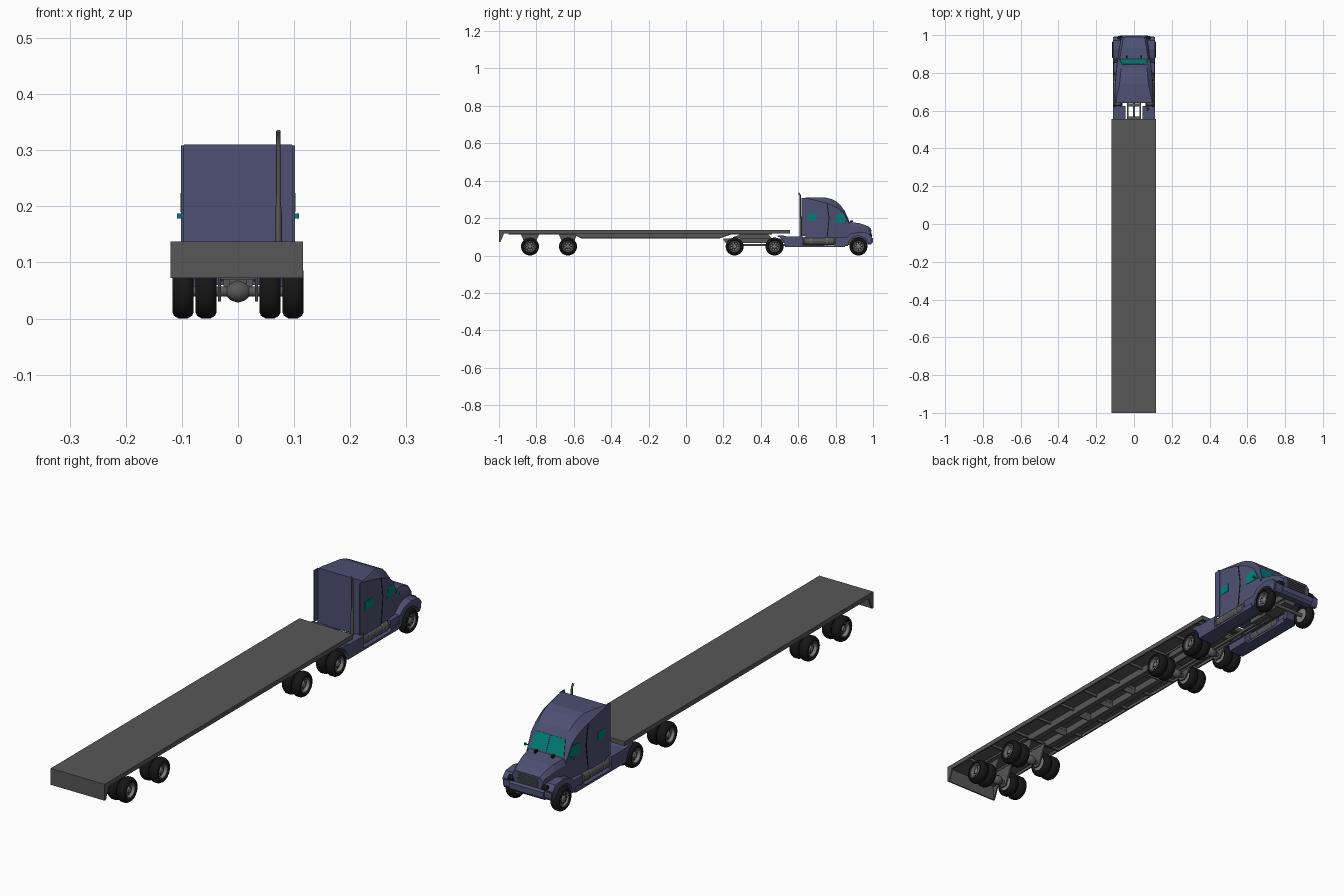
import bpy, bmesh
from math import sin, cos, pi, radians
from mathutils import Vector

if "Cube" in bpy.data.objects:
    bpy.data.objects.remove(bpy.data.objects["Cube"])


def material(name, r, g, b):
    m = bpy.data.materials.new(name)
    m.diffuse_color = (r, g, b, 1)
    m.use_nodes = True
    m.node_tree.nodes["Principled BSDF"].inputs["Base Color"].default_value = m.diffuse_color
    return m


BLUE = material("blue_paint", 0.075, 0.08, 0.17)
TEAL = material("teal_glass", 0.0, 0.22, 0.19)
BLACK = material("rubber", 0.008, 0.008, 0.008)
GREY = material("dark_steel", 0.095, 0.095, 0.095)
RIM = material("rim_steel", 0.2, 0.2, 0.2)


def mesh(name, verts, faces, mat, smooth=False):
    bm = bmesh.new()
    vs = [bm.verts.new(v) for v in verts]
    for f in faces:
        bm.faces.new([vs[i] for i in f])
    bmesh.ops.recalc_face_normals(bm, faces=bm.faces[:])
    me = bpy.data.meshes.new(name)
    bm.to_mesh(me)
    bm.free()
    me.materials.append(mat)
    ob = bpy.data.objects.new(name, me)
    bpy.context.collection.objects.link(ob)
    if smooth:
        bpy.ops.object.select_all(action='DESELECT')
        ob.select_set(True)
        bpy.context.view_layer.objects.active = ob
        bpy.ops.object.shade_smooth_by_angle(angle=radians(40))
    return ob


def rings(name, sections, mat, smooth=False, caps=True, loop=False):
    """Skin a list of equal-length point rings."""
    n, k = len(sections[0]), len(sections)
    faces = [(a * n + i, a * n + (i + 1) % n, (a + 1) % k * n + (i + 1) % n, (a + 1) % k * n + i)
             for a in range(k if loop else k - 1) for i in range(n)]
    if caps and not loop:
        faces += [tuple(range(n)), tuple(range((k - 1) * n, k * n))]
    return mesh(name, [p for s in sections for p in s], faces, mat, smooth)


def box(name, x, y, z, mat):
    return rings(name, [[(a, y[0], z[0]), (a, y[1], z[0]), (a, y[1], z[1]), (a, y[0], z[1])] for a in x], mat)


def prism(name, pts, x0, x1, mat):
    return rings(name, [[(x, y, z) for y, z in pts] for x in (x0, x1)], mat)


def lathe(name, prof, c, mat, n=24, loop=False):
    """Turn (radius, x) points about an axis along x."""
    secs = [[(c[0] + x, c[1] + r * cos(2 * pi * i / n), c[2] + r * sin(2 * pi * i / n)) for i in range(n)]
            for r, x in prof]
    return rings(name, secs, mat, True, True, loop)


def rod(name, c, r, x0, x1, mat, n=16):
    return lathe(name, [(r, x0), (r, x1)], c, mat, n)


def arc(cy, cz, r, a0, a1, n=10):
    return [(cy + r * cos(radians(a0 + (a1 - a0) * i / n)), cz + r * sin(radians(a0 + (a1 - a0) * i / n)))
            for i in range(n + 1)]


SIDES = (("left", -1), ("right", 1))
R = 0.048


# wheels and axles
def wheel(name, s, x, y, dish):
    c = (s * x, y, R)
    w = 0.019
    lathe(name + "_tyre", [(.028, -w * .8), (.036, -w), (.043, -w * .85), (.048, -w * .4), (.048, w * .4),
                           (.043, w * .85), (.036, w), (.028, w * .8)], c, BLACK, 28, True)
    d = s * dish
    lathe(name + "_rim", [(.028, -s * .015), (.029, s * .016), (.026, s * .016), (.023, d), (.012, d),
                          (.010, s * .012), (.004, s * .014)], c, RIM)
    for i in range(8):
        a = i * pi / 4
        rod(name + "_rim_hole", (c[0] + d, y + .0175 * cos(a), R + .0175 * sin(a)), .0035,
            -.001, .001, BLACK, 8)


for k, y in enumerate((-.834, -.631, .26, .473)):
    group = ("trailer" if k < 2 else "drive") + "_wheel"
    for side, s in SIDES:
        wheel(f"{side}_{group}_outer", s, .098, y, .004)
        wheel(f"{side}_{group}_inner", s, .057, y, .004)
        top = .115 if k < 2 else .075
        prism(f"{side}_axle_hanger", [(y - .05, top), (y - .012, .03), (y + .012, .03), (y + .05, top)],
              s * .030, s * .036, GREY)
    rod("axle", (0, y, R), .009, -.1, .1, GREY)
    lathe("axle_housing", [(.006, -.022), (.015, -.014), (.02, 0), (.015, .014), (.006, .022)], (0, y, R), GREY, 16)
for side, s in SIDES:
    wheel(f"{side}_front_wheel", s, .098, .922, .010)
rod("front_axle", (0, .922, R), .007, -.09, .09, GREY)

# trailer deck, edge rails and tail board
XL, XR, Y0, Y1 = -.12, .116, -1.0, .555
box("trailer_deck", (XL, XR), (Y0, Y1), (.130, .137), GREY)
for x0, x1 in ((XL, XL + .006), (XR - .006, XR)):
    box("deck_side_rail", (x0, x1), (Y0, Y1), (.119, .131), GREY)
    prism("tail_gusset", [(-1, .072), (-.992, .072), (-.972, .12), (-1, .12)], x0, x1, GREY)
box("deck_nose_rail", (XL, XR), (Y1 - .006, Y1), (.119, .131), GREY)
box("tail_board", (XL, XR), (Y0, Y0 + .006), (.072, .137), GREY)

# trailer main beams: web plus bottom flange following the web's lower edge
low = [(-.95, .112), (-.6, .112), (-.56, .092), (.18, .092), (.24, .112), (.46, .112)]
for side, s in SIDES:
    prism(f"{side}_trailer_beam_web", low + [(.46, .131), (-.95, .131)], s * .038, s * .042, GREY)
    prism(f"{side}_trailer_beam_flange", low + [(y, z + .004) for y, z in reversed(low)], s * .029, s * .051, GREY)
for i in range(11):
    y = -.88 + i * .14
    box("deck_cross_member", (XL + .005, XR - .005), (y - .003, y + .003), (.119, .131), GREY)
for y in (-.46, -.31, -.18, -.04, .11):
    box("beam_brace", (-.04, .04), (y - .002, y + .002), (.094, .128), GREY)

# tractor chassis
for side, s in SIDES:
    prism(f"{side}_chassis_rail", [(.2, .092), (.2, .082), (.23, .066), (.97, .066), (.97, .092)],
          s * .028, s * .036, GREY)
for y in (.215, .37, .56, .63, .80):
    box("chassis_cross_member", (-.03, .03), (y - .008, y + .008), (.07, .088), GREY)
prism("fifth_wheel", [(.29, .092), (.46, .092), (.44, .112), (.29, .112), (.25, .098)], -.05, .05, GREY)
box("engine_block", (-.026, .026), (.83, .95), (.055, .11), GREY)
box("gearbox", (-.015, .015), (.73, .83), (.06, .09), GREY)
box("drive_shaft", (-.005, .005), (.27, .74), (.052, .062), GREY)


# cab shell
def ring(y, zb, xs, zc, xt, zt):
    return [(xs, y, zb), (xs, y, zc), (xt, y, zt), (-xt, y, zt), (-xs, y, zc), (-xs, y, zb)]


def sx(y):
    return .101 - max(0, y - .74) * .11


cab = [(.64, .306, .096, .31), (.66, .303, .094, .31), (.745, .282, .076, .31), (.775, .272, .073, .303),
       (.805, .257, .070, .288), (.826, .243, .068, .269), (.842, .228, .067, .247), (.874, .170, .080, .178)]
rings("cab_shell", [ring(y, .09, sx(y), zc, xt, zt) for y, zc, xt, zt in cab], BLUE)

# hood
hood = [(.86, .09, .088, .158, .078, .182), (.93, .09, .078, .152, .066, .172),
        (.975, .085, .070, .140, .058, .156), (.990, .085, .066, .128, .054, .143)]
rings("hood", [ring(*h) for h in hood], BLUE)
for i in range(5):
    z = .1 + i * .008
    box("grille_slat", (-.045, .045), (.988, .993), (z, z + .004), GREY)
prism("bumper_centre", [(.965, .06), (.990, .06), (.999, .07), (.999, .092), (.99, .098), (.965, .098)],
      -.075, .075, BLUE)

# windscreen in two panes, sitting just proud of the shell
a, b, off = Vector((0, .842, .247)), Vector((0, .874, .178)), Vector((0, .0018, .0008))
for side, s in SIDES:
    pane = []
    for x, t in ((.002, .08), (.064, .08), (.076, .9), (.002, .9)):
        p = a.lerp(b, t) + off
        pane.append((s * x, p.y, p.z))
    rings(f"{side}_windscreen", [pane, [(x, y - .003, z - .001) for x, y, z in pane]], TEAL)
    box(f"{side}_wiper", (s * .034, s * .042), (.878, .892), (.178, .187), BLACK)

for side, s in SIDES:
    # side glass, following the tapering cab wall
    for part, pts in (("sleeper_window", [(.648, .19), (.697, .19), (.697, .224), (.648, .224)]),
                      ("door_window", [(.797, .178), (.864, .178), (.843, .221), (.803, .221)])):
        rings(f"{side}_{part}", [[(s * (sx(y) + o), y, z) for y, z in pts] for o in (-.003, .0012)], TEAL)
    seam = [(.752, .1), (.757, .1), (.768, .2), (.757, .278), (.752, .278), (.763, .2)]
    rings(f"{side}_cab_seam", [[(s * (sx(y) + o), y, z) for y, z in seam] for o in (-.003, .001)], BLACK)
    # fairing behind the cab
    prism(f"{side}_cab_extender", [(.617, .105), (.645, .105), (.645, .308), (.617, .308)], s * .097, s * .102, BLUE)
    # front fender with wheel arch
    prism(f"{side}_front_fender", [(.985, .07), (.991, .1), (.972, .121), (.925, .127), (.88, .116), (.852, .092),
                                   (.845, .05)] + arc(.922, .048, .056, 178, 18), s * .055, s * .110, BLUE)
    prism(f"{side}_bumper_end", [(.974, .062), (.986, .062), (.993, .075), (.993, .096), (.974, .096)],
          s * .07, s * .106, BLUE)
    lathe(f"{side}_headlight", [(.004, -.014), (.010, -.011), (.011, .011), (.004, .014)], (s * .074, .984, .106),
          BLACK, 12)
    # side skirt wrapping the front of the drive wheel, sill and fuel tank
    prism(f"{side}_rear_skirt", [(.625, .045), (.625, .102), (.54, .102), (.515, .108), (.49, .108)]
          + arc(.473, .048, .056, 72, -3), s * .045, s * .112, BLUE)
    prism(f"{side}_sill", [(.62, .045), (.85, .045), (.85, .065), (.80, .065), (.79, .054), (.62, .054)],
          s * .06, s * .112, BLUE)
    box(f"{side}_cab_step", (s * .07, s * .108), (.80, .86), (.06, .095), BLUE)
    tank = [[(s * (.088 + r * cos(t * pi / 9)), y, .077 + r * sin(t * pi / 9)) for t in range(18)]
            for y, r in ((.626, .018), (.630, .022), (.79, .022), (.794, .018))]
    rings(f"{side}_fuel_tank", tank, GREY, True)
    for y in (.665, .75):
        rings(f"{side}_tank_strap", [[(s * (.088 + .0232 * cos(t * pi / 9)), yy, .077 + .0232 * sin(t * pi / 9))
                                      for t in range(18)] for yy in (y, y + .006)], RIM, True)
    # mirrors
    box(f"{side}_mirror_arm", (s * .084, s * .104), (.853, .857), (.181, .184), GREY)
    box(f"{side}_mirror", (s * .101, s * .109), (.852, .858), (.178, .187), TEAL)

# exhaust stack with bent tip
cu = bpy.data.curves.new("exhaust_stack", 'CURVE')
cu.dimensions = '3D'
cu.bevel_depth, cu.bevel_resolution, cu.use_fill_caps = .004, 2, True
path = [(.08, 1.5), (.19, 1.5), (.21, 1), (.315, 1), (.325, 1), (.334, 1)]
sp = cu.splines.new('POLY')
sp.points.add(len(path) - 1)
for p, (z, r), y in zip(sp.points, path, (.612, .612, .612, .612, .609, .602)):
    p.co, p.radius = (.072, y, z, 1), r
cu.materials.append(GREY)
bpy.context.collection.objects.link(bpy.data.objects.new("exhaust_stack", cu))
